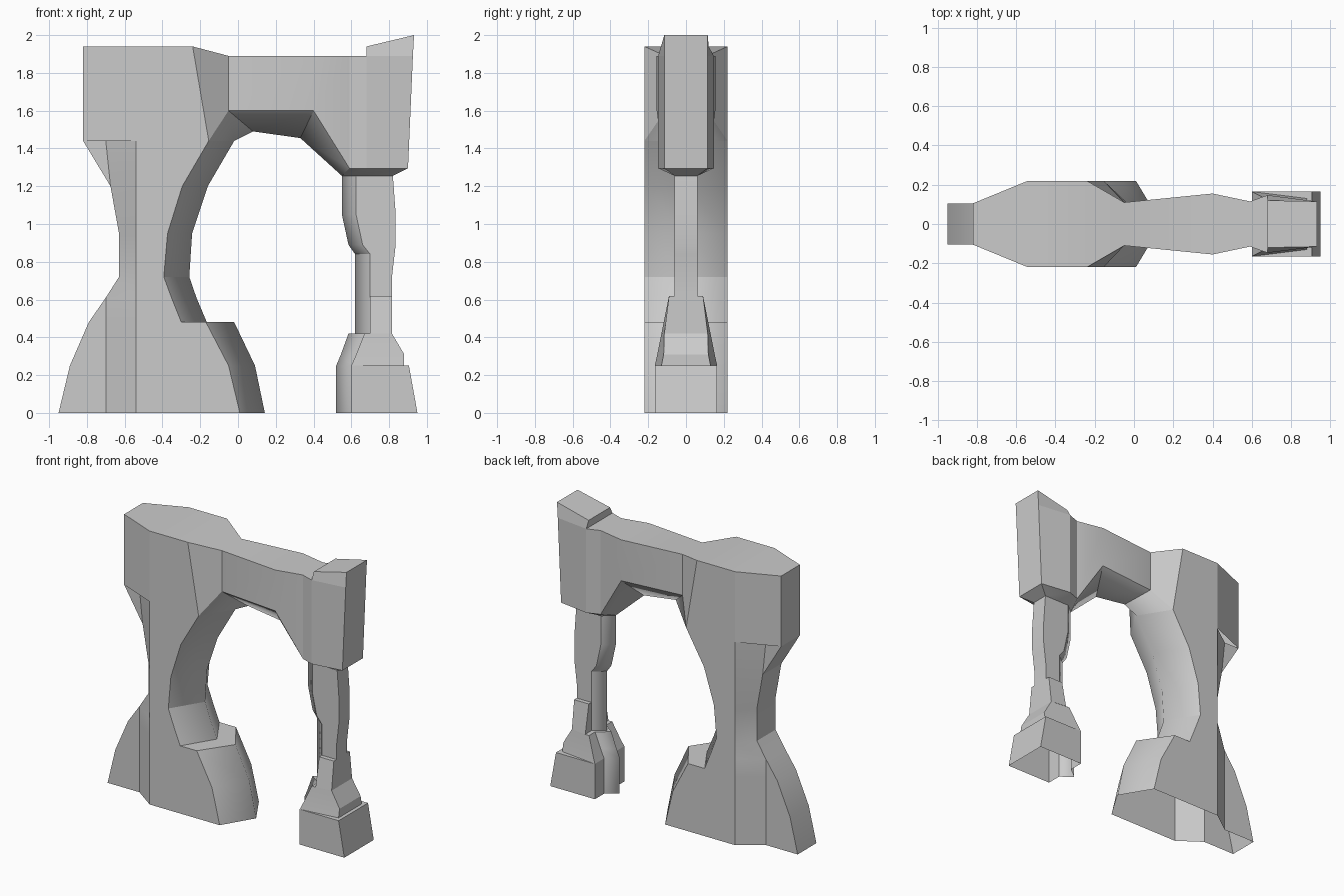
import bpy, bmesh, math

if "Cube" in bpy.data.objects:
    bpy.data.objects.remove(bpy.data.objects["Cube"])


def loft(name, rings, first=(), last=(), drop_z=None):
    """Skin closed rings of points; first/last list cap faces by ring index."""
    bm = bmesh.new()
    vs = [[bm.verts.new(p) for p in r] for r in rings]
    n = len(vs[0])
    for a, b in zip(vs, vs[1:]):
        for i in range(n):
            j = (i + 1) % n
            bm.faces.new((a[i], a[j], b[j], b[i]))
    for ring, caps in ((vs[0], first), (vs[-1], last)):
        for cap in caps:
            bm.faces.new([ring[i] for i in cap])
    bmesh.ops.remove_doubles(bm, verts=bm.verts, dist=1e-4)
    bmesh.ops.recalc_face_normals(bm, faces=bm.faces)
    junk = [f for f in bm.faces if f.calc_area() < 1e-7 or
            (drop_z is not None and all(abs(v.co.z - drop_z) < 1e-4 for v in f.verts))]
    bmesh.ops.delete(bm, geom=junk, context='FACES')
    me = bpy.data.meshes.new(name)
    bm.to_mesh(me)
    bm.free()
    ob = bpy.data.objects.new(name, me)
    bpy.context.collection.objects.link(ob)
    bpy.ops.object.select_all(action='DESELECT')
    ob.select_set(True)
    bpy.context.view_layer.objects.active = ob
    bpy.ops.object.shade_smooth_by_angle(angle=math.radians(20))
    # Soften the centre ridge of the arch walls
    for e in me.edges:
        if all(abs(me.vertices[v].co.y) < 1e-3 for v in e.vertices):
            e.use_edge_sharp = False
    return ob


def mirror_ring(half, z):
    """Ring from points with y >= 0, mirrored; the last point lies on y = 0."""
    return [(x, y, z) for x, y in half] + [(x, -y, z) for x, y in reversed(half[:-1])]


# Large pillar: z, outer end, inner shoulder, inner ridge
pillar = [
    (0, -.95, .01, .142), (.25, -.89, -.05, .09), (.48, -.79, -.17, -.02),
    (.48, -.79, -.30, -.165), (.61, -.70, -.352, -.22), (.72, -.63, -.393, -.258),
    (.95, -.63, -.373, -.243), (1.20, -.675, -.295, -.16), (1.44, -.82, -.155, -.02),
]
loft("large_pillar", [
    mirror_ring([(o, .105), (max(o, -.70), .105), (-.54, .22), (s, .22), (t, 0)], z)
    for z, o, s, t in pillar])

# Lintel: top x/z, lower side x/z, half width, underside x/z/half width
lintel = [
    (-.82, 1.94, -.82, 1.44, .105, -.82, 1.44, 0),
    (-.54, 1.94, -.54, 1.44, .22, -.54, 1.44, 0),
    (-.24, 1.94, -.155, 1.44, .22, -.02, 1.44, 0),
    (-.05, 1.89, -.05, 1.60, .11, .08, 1.49, 0),
    (.40, 1.89, .40, 1.60, .155, .33, 1.455, 0),
    (.59, 1.89, .59, 1.295, .115, .55, 1.255, 0),
    (.68, 1.89, .68, 1.295, .147, .625, 1.255, .06),
    (.926, 1.89, .90, 1.295, .115, .82, 1.255, .06),
]
loft("lintel", [
    [(xt, -w, zt), (xt, w, zt), (xb, w, zb), (xr, r, zr), (xr, -r, zr), (xb, -w, zb)]
    for xt, zt, xb, zb, w, xr, zr, r in lintel],
    first=[(0, 1, 2, 5)], last=[(0, 1, 2, 5), (2, 3, 4, 5)], drop_z=1.44)

# Raised sloping block on the lintel end
loft("crown_block", [
    [(.68, -.147, 1.89), (.926, -.115, 1.89), (.926, .115, 1.89), (.68, .147, 1.89)],
    [(.68, -.12, 1.94), (.932, -.115, 2.0), (.932, .115, 2.0), (.68, .12, 1.94)]],
    last=[(0, 1, 2, 3)])

# Slim pillar with footing: z, ridge, shoulder, outer x, half widths
slim = [
    (1.255, .55, .625, .82, .06, .06), (1.05, .55, .625, .835, .06, .06),
    (.89, .585, .66, .835, .06, .06), (.84, .62, .70, .829, .06, .06),
    (.72, .62, .70, .815, .06, .06), (.62, .62, .70, .815, .06, .06),
    (.62, .62, .70, .815, .09, .09), (.42, .62, .70, .815, .13, .115),
    (.42, .585, .67, .815, .13, .115), (.31, .545, .626, .88, .152, .118),
    (.25, .52, .60, .88, .165, .13), (.25, .52, .60, .905, .165, .165),
    (0, .52, .60, .95, .165, .165),
]
loft("slim_pillar", [
    mirror_ring([(o, wo), (s, w), (s, .062), (t, 0)], z)
    for z, t, s, o, w, wo in slim])
